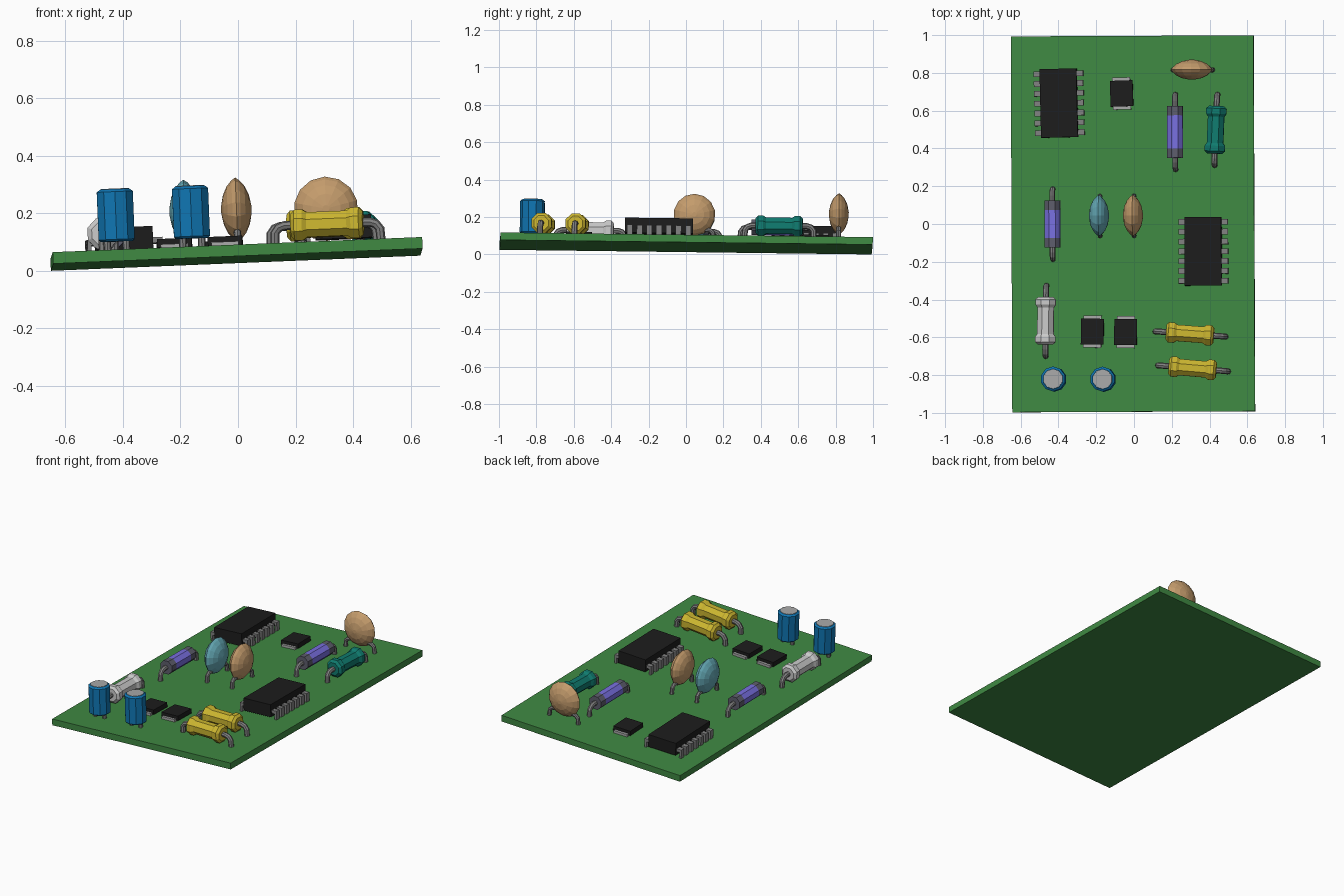
import bpy, bmesh, math
from mathutils import Matrix, Vector, Euler

if "Cube" in bpy.data.objects:
    bpy.data.objects.remove(bpy.data.objects["Cube"])

# the whole board sits slightly tilted; parts are built with its top at z = 0
TILT = Matrix.Translation((-0.006, 0.001, 0.079)) @ Euler((-0.0125, -0.041, 0.0045)).to_matrix().to_4x4()
COLORS = {
    "green": (0.05, 0.25, 0.055), "black": (0.012, 0.012, 0.012), "blue": (0.005, 0.18, 0.45),
    "tan": (0.55, 0.33, 0.15), "aqua": (0.13, 0.40, 0.47), "yellow": (0.62, 0.48, 0.03),
    "teal": (0.005, 0.20, 0.16), "white": (0.62, 0.62, 0.62), "violet": (0.19, 0.16, 0.75),
    "slate": (0.11, 0.11, 0.15), "metal": (0.22, 0.22, 0.22), "silver": (0.40, 0.40, 0.40),
}
MATS = {}
for key, rgb in COLORS.items():
    MATS[key] = bpy.data.materials.new(key)
    MATS[key].diffuse_color = (*rgb, 1)


def finish(name, bm, color, place):
    bmesh.ops.recalc_face_normals(bm, faces=bm.faces)
    me = bpy.data.meshes.new(name)
    bm.to_mesh(me)
    bm.free()
    me.materials.append(MATS[color])
    ob = bpy.data.objects.new(name, me)
    ob.matrix_world = TILT @ place
    bpy.context.collection.objects.link(ob)


def at(x, y, z=0, turn=0):
    return Matrix.Translation((x, y, z)) @ Matrix.Rotation(turn, 4, 'Z')


def box(bm, size, loc):
    m = Matrix.Translation(loc) @ Matrix.Diagonal((*size, 1))
    bmesh.ops.create_cube(bm, size=1, matrix=m)


def skin(bm, rings):
    for a, b in zip(rings, rings[1:]):
        n = len(a)
        for i in range(n):
            bm.faces.new((a[i], a[(i + 1) % n], b[(i + 1) % n], b[i]))
    bm.faces.new(rings[0])
    bm.faces.new(rings[-1])


def lathe(bm, profile, sides=8, axis='Z'):
    # profile of (radius, distance along axis)
    turn = {'Z': Matrix(), 'X': Matrix.Rotation(math.pi / 2, 4, 'Y')}[axis]
    rings = []
    for r, d in profile:
        angs = [(i + 0.5) * 2 * math.pi / sides for i in range(sides)]
        rings.append([bm.verts.new(turn @ Vector((r * math.cos(a), r * math.sin(a), d))) for a in angs])
    skin(bm, rings)


def tube(bm, path, r, sides=8):
    # round wire along a path of (x, z) points
    pts = [Vector((x, 0, z)) for x, z in path]
    rings = []
    for i, p in enumerate(pts):
        t = (pts[min(i + 1, len(pts) - 1)] - pts[max(i - 1, 0)]).normalized()
        side = Vector((-t.z, 0, t.x))
        rings.append([bm.verts.new(p + r * (math.cos(a) * side + math.sin(a) * Vector((0, 1, 0))))
                      for a in (k * 2 * math.pi / sides for k in range(sides))])
    skin(bm, rings)


def leads(name, path, r, place):
    bm = bmesh.new()
    for s in (1, -1):
        tube(bm, [(s * x, z) for x, z in path], r)
    finish(name, bm, "metal", place)


AXIAL = [(0.10, 0.062), (0.15, 0.062), (0.17, 0.055), (0.183, 0.038), (0.186, -0.005)]


def resistor(name, x, y, turn, color):
    half = [(0.047, 0.07), (0.058, 0.085), (0.058, 0.113), (0.042, 0.126)]
    bm = bmesh.new()
    lathe(bm, [(r, -d) for r, d in reversed(half)] + half, axis='X')
    finish(name + "_body", bm, color, at(x, y, 0.062, turn))
    leads(name + "_leads", AXIAL, 0.016, at(x, y, 0, turn))


def diode(name, x, y, turn, length):
    h = length / 2
    for part, a, b, color in (("glass", 0.05 - h, h - 0.05, "violet"),
                              ("band", -h, 0.05 - h, "slate"), ("cap", h - 0.05, h, "slate")):
        bm = bmesh.new()
        lathe(bm, [(0.045, a), (0.045, b)], axis='X')
        finish(f"{name}_{part}", bm, color, at(x, y, 0.062, turn))
    leads(name + "_leads", [(px + h - 0.126, pz) for px, pz in AXIAL], 0.015, at(x, y, 0, turn))


def disc_capacitor(name, x, y, turn, color):
    # lens with its thin axis along local y
    half = [(0.102, 0.014), (0.082, 0.031), (0.052, 0.045), (0.012, 0.053)]
    bm = bmesh.new()
    lathe(bm, [(r, -d) for r, d in reversed(half)] + [(0.112, 0)] + half, sides=14)
    finish(name + "_body", bm, color, at(x, y, 0.134, turn) @ Matrix.Rotation(math.pi / 2, 4, 'X'))
    leads(name + "_leads", [(0.055, 0.056), (0.085, 0.052), (0.10, 0.038), (0.105, -0.005)], 0.013,
          at(x, y, 0, turn))


def can_capacitor(name, x, y):
    bm = bmesh.new()
    lathe(bm, [(0.058, 0.03), (0.066, 0.037), (0.066, 0.203), (0.054, 0.212)], sides=10)
    finish(name + "_sleeve", bm, "blue", at(x, y))
    bm = bmesh.new()
    lathe(bm, [(0.054, 0.205), (0.052, 0.214)], sides=10)
    finish(name + "_top", bm, "silver", at(x, y))
    leads(name + "_leads", [(0.033, 0.04), (0.033, -0.005)], 0.013, at(x, y))


def dip_chip(name, x, y, turn):
    bm = bmesh.new()
    box(bm, (0.195, 0.363, 0.08), (0, 0, 0.055))
    finish(name + "_body", bm, "black", at(x, y, 0, turn))
    bm = bmesh.new()
    for s in (1, -1):
        for i in range(7):
            py = (i - 3) * 0.052
            box(bm, (0.03, 0.03, 0.02), (s * 0.108, py, 0.046))
            box(bm, (0.014, 0.03, 0.061), (s * 0.124, py, 0.0255))
    finish(name + "_pins", bm, "metal", at(x, y, 0, turn))


def small_chip(name, x, y, turn):
    bm = bmesh.new()
    box(bm, (0.12, 0.137, 0.03), (0, 0, 0.02))
    finish(name + "_body", bm, "black", at(x, y, 0, turn))
    bm = bmesh.new()
    box(bm, (0.095, 0.17, 0.016), (0, 0, 0.008))
    finish(name + "_contacts", bm, "silver", at(x, y, 0, turn))


# circuit board
bm = bmesh.new()
box(bm, (1.286, 1.99, 0.04), (0, 0, -0.02))
finish("board", bm, "green", Matrix())

# components
up = math.pi / 2
resistor("front_resistor", 0.316, -0.767, -0.09, "yellow")
resistor("second_resistor", 0.303, -0.585, -0.08, "yellow")
resistor("left_resistor", -0.462, -0.512, up - 0.015, "white")
resistor("back_resistor", 0.443, 0.495, up - 0.045, "teal")
diode("back_diode", 0.228, 0.485, up, 0.275)
diode("left_diode", -0.424, 0.0, up, 0.25)
disc_capacitor("back_disc", 0.321, 0.813, 0, "tan")
disc_capacitor("middle_disc", 0.006, 0.042, up, "tan")
disc_capacitor("side_disc", -0.174, 0.042, up, "aqua")
can_capacitor("left_can", -0.418, -0.822)
can_capacitor("right_can", -0.156, -0.824)
dip_chip("back_dip", -0.387, 0.64, 0.02)
dip_chip("right_dip", 0.374, -0.148, 0)
small_chip("back_chip", -0.056, 0.69, 0.03)
small_chip("left_chip", -0.216, -0.57, -0.02)
small_chip("middle_chip", -0.04, -0.573, -0.02)

for m in bpy.data.materials:
    if m.users and not m.is_grease_pencil:
        m.use_nodes = True
        m.node_tree.nodes["Principled BSDF"].inputs["Base Color"].default_value = m.diffuse_color
